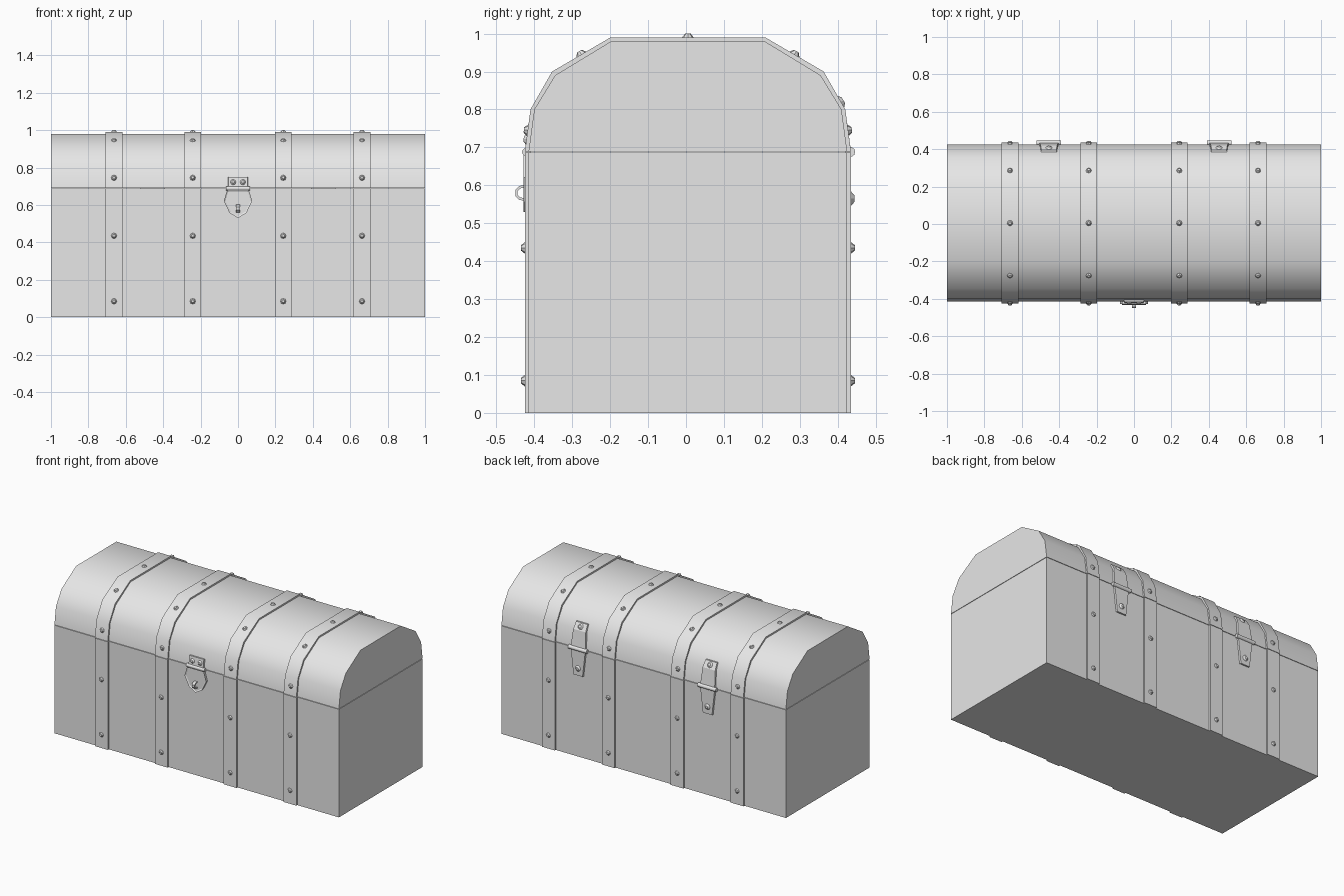
import bpy, bmesh
from mathutils import Vector, Matrix

cube = bpy.data.objects.get("Cube")
if cube:
    bpy.data.objects.remove(cube, do_unlink=True)

CY = 0.005          # middle of the chest in depth
SEAM = 0.688        # split between box and lid
GAP = 0.0015

grey = bpy.data.materials.new("plain_grey")
grey.use_nodes = True
grey.diffuse_color = (0.8, 0.8, 0.8, 1)
grey.node_tree.nodes["Principled BSDF"].inputs["Base Color"].default_value = (0.8, 0.8, 0.8, 1)


def finish(name, bm, smooth=None):
    bmesh.ops.recalc_face_normals(bm, faces=bm.faces[:])
    mesh = bpy.data.meshes.new(name)
    bm.to_mesh(mesh)
    bm.free()
    mesh.materials.append(grey)
    obj = bpy.data.objects.new(name, mesh)
    bpy.context.collection.objects.link(obj)
    if smooth:
        bpy.ops.object.select_all(action="DESELECT")
        obj.select_set(True)
        bpy.context.view_layer.objects.active = obj
        bpy.ops.object.shade_smooth_by_angle(angle=smooth)
    return obj


def mirrored(half):
    """Full arch from its +y half, listed bottom to top."""
    return half + [(-y, z) for y, z in reversed(half)]


def prism(name, profile, x0, x1, smooth=None):
    """Solid with a depth/height profile, running along x."""
    bm = bmesh.new()
    ends = [[bm.verts.new((x, CY + y, z)) for y, z in profile] for x in (x0, x1)]
    for ring in ends:
        bm.faces.new(ring)
    n = len(profile)
    for i in range(n):
        j = (i + 1) % n
        bm.faces.new((ends[0][i], ends[0][j], ends[1][j], ends[1][i]))
    return finish(name, bm, smooth)


def ribbon(name, outer, inner, x0, x1, smooth=None):
    """Bent band between two matching open paths."""
    bm = bmesh.new()
    rows = [[bm.verts.new((x, CY + y, z)) for x, (y, z) in
             ((x0, o), (x1, o), (x1, i), (x0, i))] for o, i in zip(outer, inner)]
    for a, b in zip(rows, rows[1:]):
        for k in range(4):
            m = (k + 1) % 4
            bm.faces.new((a[k], a[m], b[m], b[k]))
    bm.faces.new(rows[0])
    bm.faces.new(rows[-1])
    return finish(name, bm, smooth)


def leaf(name, rows, cx, side, thick):
    """Tapered metal plate lying on the chest; rows are (depth, height, half width)."""
    bm = bmesh.new()
    rings = []
    for y, z, w in rows:
        pts = ((-w, -thick), (w, -thick), (w - 0.004, thick), (-w + 0.004, thick))
        rings.append([bm.verts.new((cx + x, CY + side * (y + d), z)) for x, d in pts])
    for a, b in zip(rings, rings[1:]):
        for k in range(4):
            m = (k + 1) % 4
            bm.faces.new((a[k], a[m], b[m], b[k]))
    bm.faces.new(rings[0])
    bm.faces.new(rings[-1])
    return finish(name, bm)


def studs(name, places, radius=0.016, height=0.011):
    """Domed rivets; places are (location, direction)."""
    bm = bmesh.new()
    for loc, direction in places:
        n = Vector(direction).normalized()
        turn = n.to_track_quat("Z", "Y").to_matrix().to_4x4()
        move = Matrix.Translation(Vector(loc) + n * (height / 2 - 0.001))
        bmesh.ops.create_cone(bm, cap_ends=True, segments=8, radius1=radius,
                              radius2=radius * 0.45, depth=height, matrix=move @ turn)
    return finish(name, bm)


def barrel(name, cx, y, z, radius, length):
    bm = bmesh.new()
    bmesh.ops.create_cone(bm, cap_ends=True, segments=10, radius1=radius, radius2=radius,
                          depth=length, matrix=Matrix.Translation((cx, CY + y, z))
                          @ Matrix.Rotation(1.5708, 4, "Y"))
    return finish(name, bm, 0.7)


# Box and arched lid
D = 0.42
prism("box", mirrored([(D, 0), (D, SEAM - GAP)]), -1, 1)
lid_half = [(D, SEAM + GAP), (0.405, 0.80), (0.35, 0.89), (0.202, 0.98)]
prism("lid", mirrored(lid_half), -1, 1, 0.65)

# Straps over the lid and down the front and back, with rivets
strap_half = [(0.43, SEAM + GAP), (0.415, 0.80), (0.358, 0.90), (0.204, 0.99)]
sunk_half = [(y - 0.006, z - (0.006 if i else 0)) for i, (y, z) in enumerate(lid_half)]
for n, x in enumerate((-0.663, -0.242, 0.242, 0.663), 1):
    ribbon(f"lid_strap_{n}", mirrored(strap_half), mirrored(sunk_half), x - 0.045, x + 0.045, 0.65)
    places = [((x, CY, 0.99), (0, 0, 1))]
    for s, side in ((-1, "front"), (1, "back")):
        prism(f"{side}_strap_{n}", [(s * 0.41, 0), (s * 0.43, 0), (s * 0.43, SEAM - GAP),
                                    (s * 0.41, SEAM - GAP)], x - 0.045, x + 0.045)
        places += [((x, CY + s * 0.43, z), (0, s, 0)) for z in (0.085, 0.435)]
        places.append(((x, CY + s * 0.4225, 0.745), (0, s, 0.14)))
        places.append(((x, CY + s * 0.281, 0.945), (0, s * 0.5, 0.85)))
    studs(f"strap_rivets_{n}", places)

# Hinges on the back
for cx, side in ((0.455, "left"), (-0.455, "right")):
    leaf(f"{side}_hinge_upper_leaf", [(D, SEAM + 0.003, 0.055), (0.405, 0.80, 0.048),
                                      (0.381, 0.84, 0.044)], cx, 1, 0.010)
    leaf(f"{side}_hinge_lower_leaf", [(D, SEAM - 0.003, 0.055), (D, 0.52, 0.036)], cx, 1, 0.010)
    barrel(f"{side}_hinge_barrel", cx, 0.428, SEAM, 0.013, 0.13)
    studs(f"{side}_hinge_bolts", [((cx, CY + 0.402, 0.82), (0, 0.85, 0.5)),
                                  ((cx, CY + 0.43, 0.565), (0, 1, 0))], 0.02, 0.010)

# Latch on the front: lid plate, barrel, hanging hasp with raised rim, staple
leaf("latch_plate", [(D, SEAM + 0.003, 0.055), (0.412, 0.75, 0.055)], 0, -1, 0.009)
studs("latch_bolts", [((x, CY - 0.425, 0.722), (0, -1, 0.14)) for x in (-0.026, 0.026)], 0.016, 0.009)
barrel("latch_barrel", 0, -0.426, SEAM, 0.011, 0.13)

half = [(0.058, 0.68), (0.076, 0.62), (0.045, 0.557)]
outline = half + [(0, 0.53)] + [(-x, z) for x, z in reversed(half)]
bm = bmesh.new()
face = bm.faces.new([bm.verts.new((x, CY - 0.415, z)) for x, z in outline])
moved = bmesh.ops.extrude_face_region(bm, geom=[face])["geom"]
bmesh.ops.translate(bm, vec=(0, -0.018, 0), verts=[v for v in moved if isinstance(v, bmesh.types.BMVert)])
bmesh.ops.recalc_face_normals(bm, faces=bm.faces[:])
front = min(bm.faces, key=lambda f: f.calc_center_median().y)
bmesh.ops.inset_region(bm, faces=[front], thickness=0.009, depth=-0.005)
finish("latch_hasp", bm)

ribbon("latch_staple",
       [(-0.42, 0.603), (-0.445, 0.598), (-0.455, 0.588), (-0.455, 0.572), (-0.445, 0.562), (-0.42, 0.557)],
       [(-0.42, 0.596), (-0.442, 0.592), (-0.449, 0.585), (-0.449, 0.575), (-0.442, 0.568), (-0.42, 0.564)],
       -0.01, 0.01)
